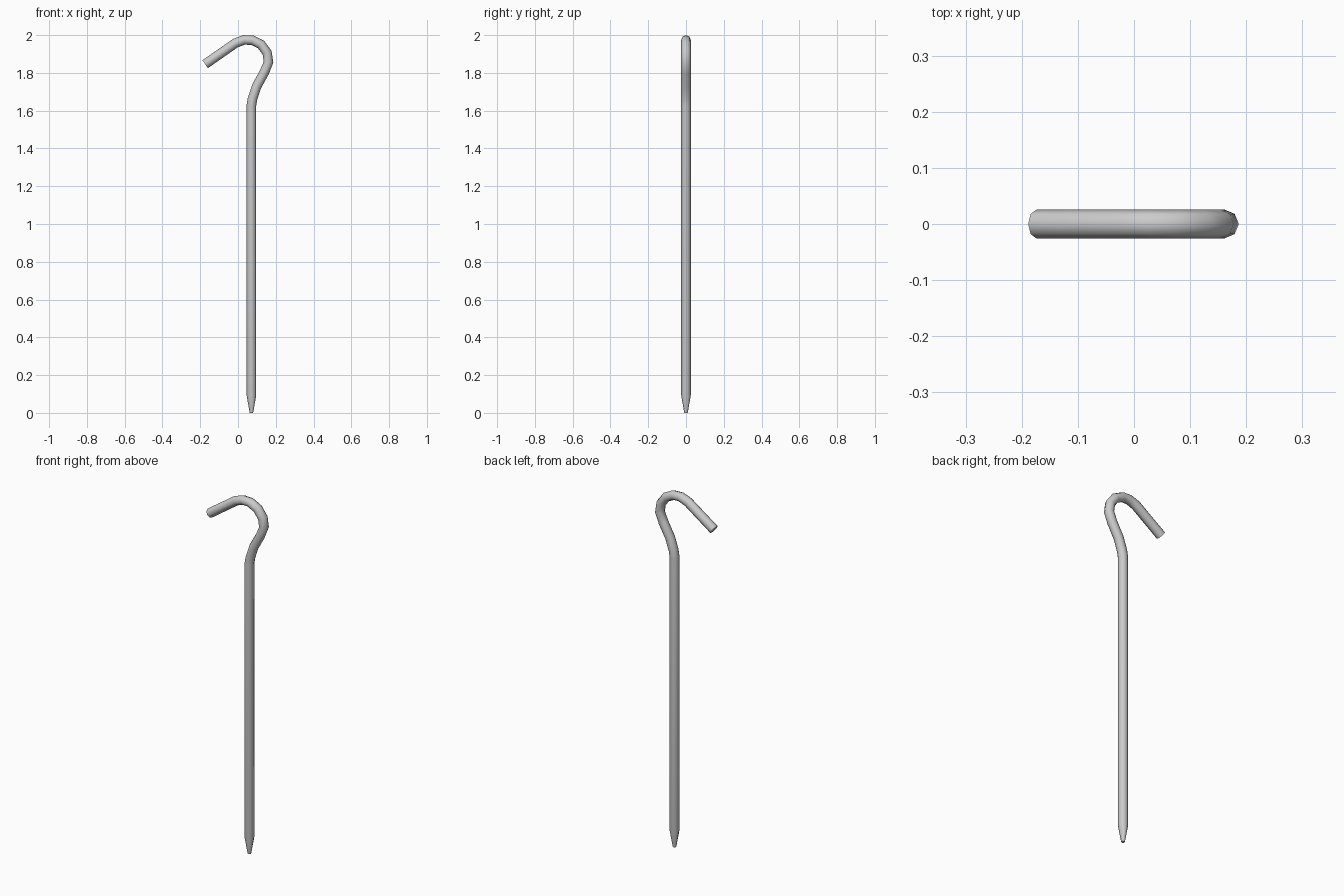
import bpy, bmesh, math
from mathutils import Vector

if "Cube" in bpy.data.objects:
    bpy.data.objects.remove(bpy.data.objects["Cube"])

R = 0.0255   # rod radius
SIDES = 8

# Centre line in the XZ plane: x, z, radius (pointed foot, shaft, hook)
path = [(0.071, 0.0, 0.009), (0.071, 0.093, R),
        (0.071, 1.629, R), (0.077, 1.664, R), (0.099, 1.730, R),
        (0.140, 1.804, R), (0.1615, 1.857, R), (0.154, 1.907, R),
        (0.122, 1.950, R), (0.076, 1.973, R), (0.032, 1.9745, R),
        (-0.013, 1.958, R), (-0.174, 1.846, R)]

pts = [Vector((x, 0, z)) for x, z, _ in path]
bm = bmesh.new()
rings = []
for i, p in enumerate(pts):
    # Tangent is the bisector of the neighbouring segments
    tan = Vector()
    if i > 0:
        tan += (p - pts[i - 1]).normalized()
    if i < len(pts) - 1:
        tan += (pts[i + 1] - p).normalized()
    tan.normalize()
    side = Vector((tan.z, 0, -tan.x))
    r = path[i][2]
    ring = []
    for k in range(SIDES):
        a = 2 * math.pi * k / SIDES
        ring.append(bm.verts.new(p + side * r * math.cos(a) + Vector((0, r * math.sin(a), 0))))
    rings.append(ring)

# Skin the rings and cap both ends
for a, b in zip(rings, rings[1:]):
    for k in range(SIDES):
        n = (k + 1) % SIDES
        bm.faces.new((a[k], a[n], b[n], b[k]))
bm.faces.new(rings[0])
bm.faces.new(rings[-1])
bmesh.ops.recalc_face_normals(bm, faces=bm.faces)

mesh = bpy.data.meshes.new("hooked_stake")
bm.to_mesh(mesh)
bm.free()
stake = bpy.data.objects.new("hooked_stake", mesh)
bpy.context.collection.objects.link(stake)

# Smooth rod, sharp end caps
bpy.context.view_layer.objects.active = stake
stake.select_set(True)
bpy.ops.object.shade_smooth_by_angle(angle=math.radians(55))
